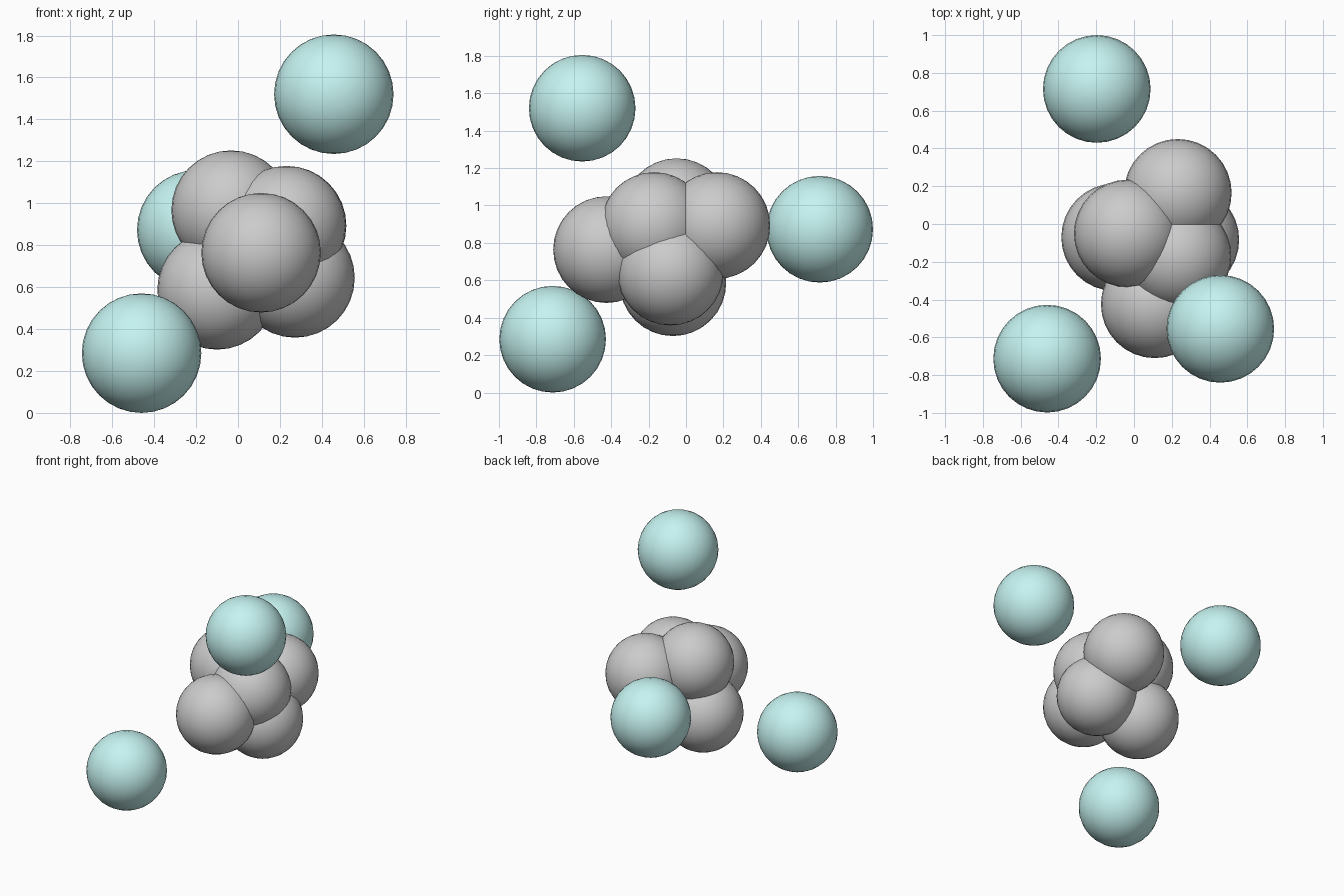
import bpy

if "Cube" in bpy.data.objects:
    bpy.data.objects.remove(bpy.data.objects["Cube"])

R = 0.285

# pale cyan material for the outer balls
cyan = bpy.data.materials.new("pale_cyan")
cyan.diffuse_color = (0.56, 0.90, 0.88, 1)
cyan.use_nodes = True
cyan.node_tree.nodes["Principled BSDF"].inputs["Base Color"].default_value = cyan.diffuse_color


def ball(name, centre, material=None):
    bpy.ops.mesh.primitive_uv_sphere_add(segments=32, ring_count=16, radius=R, location=centre)
    obj = bpy.context.object
    obj.name = name
    bpy.ops.object.shade_smooth()
    if material:
        obj.data.materials.append(material)


# overlapping grey cluster in the middle
core = [
    (-0.033, -0.05, 0.967),
    (0.11, -0.425, 0.764),
    (-0.10, -0.07, 0.587),
    (0.272, -0.083, 0.644),
    (0.232, 0.165, 0.893),
    (0.23, -0.17, 0.893),
]
for i, c in enumerate(core):
    ball(f"core_ball_{i + 1}", c)

# three separate outer balls
outer = [
    (0.457, -0.555, 1.52),
    (-0.46, -0.713, 0.285),
    (-0.197, 0.715, 0.873),
]
for i, c in enumerate(outer):
    ball(f"outer_ball_{i + 1}", c, cyan)
